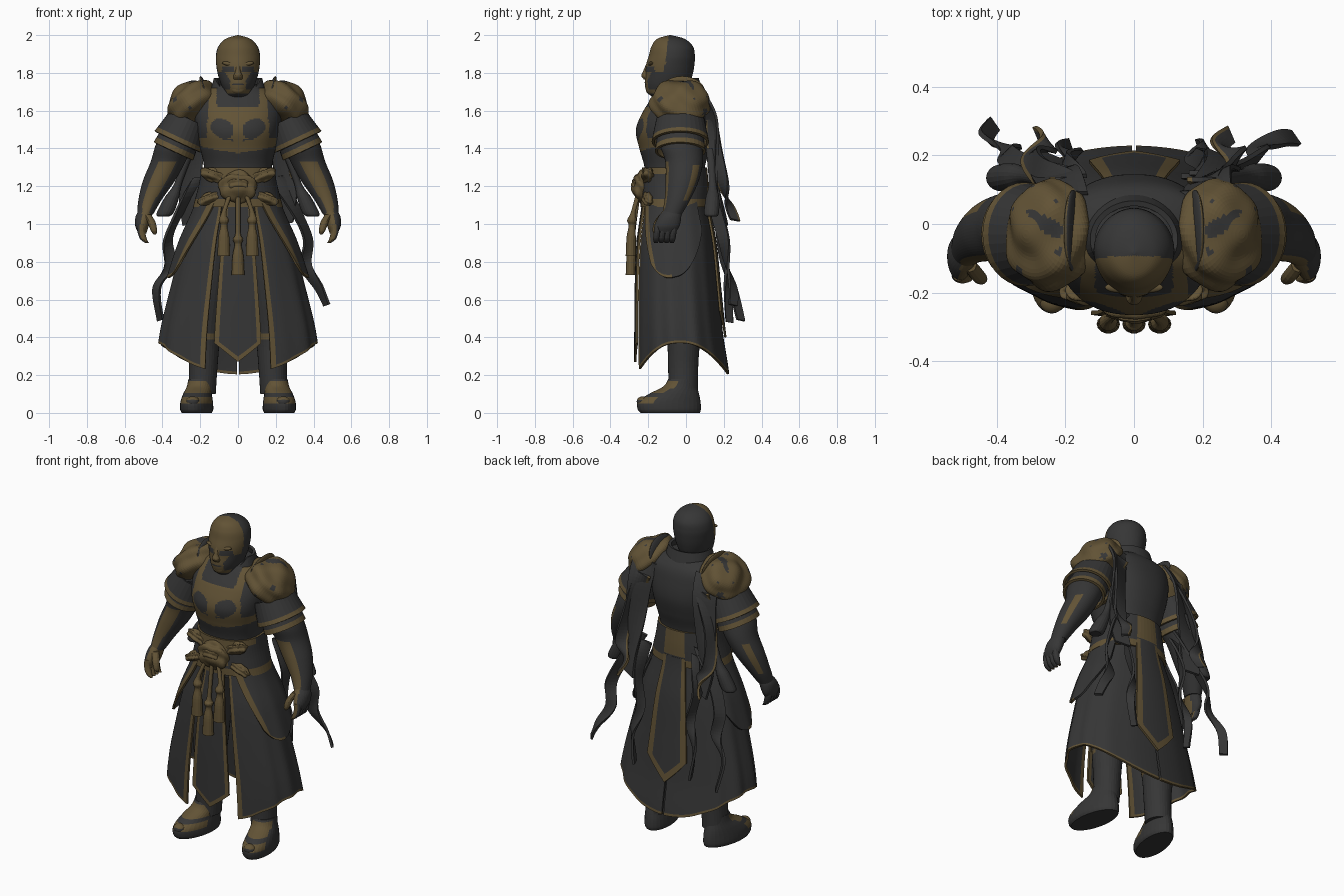
import bpy, bmesh
from math import sin, cos, pi, radians, copysign
from mathutils import Vector, Matrix, noise

cube = bpy.data.objects.get("Cube")
if cube:
    bpy.data.objects.remove(cube)


def material(name, colour):
    m = bpy.data.materials.new(name)
    m.use_nodes = True
    m.diffuse_color = colour
    m.node_tree.nodes["Principled BSDF"].inputs["Base Color"].default_value = colour
    return m


MATS = [material("charcoal_cloth", (.037, .037, .037, 1)), material("aged_bronze", (.122, .086, .036, 1))]
DARK, BRONZE = 0, 1
PARTS = []


def sample(keys, t):
    """Smooth interpolation through a list of tuples, t from 0 to 1."""
    n = len(keys) - 1
    i = min(int(t * n), n - 1)
    f = t * n - i
    a, b, c, d = (Vector(keys[max(0, min(n, j))]) for j in (i - 1, i, i + 1, i + 2))
    return b + (c - a) * f / 2 + (a - b * 2.5 + c * 2 - d / 2) * f * f + (b * 1.5 - a / 2 - c * 1.5 + d / 2) * f ** 3


def finish(name, bm, rule, mirror=False, thick=0):
    """Store the mesh; rule is a material index or a function of face centre and normal."""
    bmesh.ops.remove_doubles(bm, verts=bm.verts, dist=.0003)
    bmesh.ops.recalc_face_normals(bm, faces=bm.faces)
    for f in bm.faces:
        if callable(rule):
            f.material_index = BRONZE if rule(f.calc_center_median(), f.normal) else DARK
        elif rule is not None:
            f.material_index = rule
    mesh = bpy.data.meshes.new(name)
    bm.to_mesh(mesh)
    bm.free()
    for m in MATS:
        mesh.materials.append(m)
    ob = bpy.data.objects.new(name, mesh)
    bpy.context.collection.objects.link(ob)
    if thick:
        s = ob.modifiers.new("thickness", "SOLIDIFY")
        s.thickness, s.offset = thick, 0
    if mirror:
        ob.modifiers.new("mirror", "MIRROR")
    PARTS.append(ob)


def loft(name, keys, rule=DARK, seg=32, rows=24, power=2, matrix=None, mirror=False, cap=True, thick=0):
    """Stack of rings, each key being z, centre x, centre y, radius x, radius y."""
    bm = bmesh.new()
    rings = []
    for r in range(rows + 1):
        z, cx, cy, rx, ry = sample(keys, r / rows)
        ring = []
        for s in range(seg):
            c, d = cos(2 * pi * s / seg), sin(2 * pi * s / seg)
            c, d = (copysign(abs(v) ** (2 / power), v) for v in (c, d))
            ring.append(bm.verts.new((cx + max(rx, 0) * c, cy + max(ry, 0) * d, z)))
        rings.append(ring)
    for lo, hi in zip(rings, rings[1:]):
        for s in range(seg):
            e = (s + 1) % seg
            bm.faces.new((lo[s], lo[e], hi[e], hi[s]))
    if cap:
        bm.faces.new(rings[0])
        bm.faces.new(rings[-1])
    if matrix:
        bm.transform(matrix)
    finish(name, bm, rule, mirror, thick)


def ball(name, centre, radii, rule=BRONZE, lump=0, turn=0, mirror=False):
    """Ellipsoid with soft embossed lumps."""
    bm = bmesh.new()
    bmesh.ops.create_uvsphere(bm, u_segments=56, v_segments=40, radius=1)
    for v in bm.verts:
        n = v.co.copy()
        swell = sin(n.x * 5 + 1) * cos(n.y * 6) + sin(n.z * 7 + n.y * 4)
        v.co = Vector(a * b for a, b in zip(n, radii)) + n * lump * swell / 2
    bm.transform(Matrix.Translation(centre) @ Matrix.Rotation(turn, 4, 'Y'))
    finish(name, bm, rule, mirror)


def grid(name, point, nu, nv, trim, mirror=False, thick=.012):
    """Cloth sheet from point(u, v), with trim(u, v) choosing the bronze faces."""
    bm = bmesh.new()
    vs = [[bm.verts.new(point(i / nu, j / nv)) for j in range(nv + 1)] for i in range(nu + 1)]
    for i in range(nu):
        for j in range(nv):
            f = bm.faces.new((vs[i][j], vs[i + 1][j], vs[i + 1][j + 1], vs[i][j + 1]))
            f.material_index = BRONZE if trim((i + .5) / nu, (j + .5) / nv) else DARK
    finish(name, bm, None, mirror, thick)


# Skirt shape: z, half width, front y, back y
SKIRT = [(1.14, .2, -.22, .10), (.9, .285, -.25, .14), (.66, .35, -.26, .165), (.42, .405, -.262, .19), (.18, .43, -.262, .225)]


def skirt_point(a, z, off=0):
    _, w, front, back = sample(SKIRT, min(1, max(0, (1.14 - z) / .96)))
    mid, depth = (front + back) / 2, (back - front) / 2
    w += .008 * sin(a * 14) * (1.14 - z)
    c = copysign(abs(cos(a)) ** .85, cos(a))
    return Vector(((w + off) * sin(a), mid - (depth + off) * c, z))


def panel(name, start, end, top, hem, off, trim, mirror=False, slant=0, flare=0, nu=40):
    def point(u, v):
        first = start + slant * v
        a = first + (end - first) * u
        return skirt_point(a, top + (hem(u, a) - top) * v, off + flare * v)
    return grid(name, point, nu, 60, trim, mirror)


panel("front_panel", -.3, .3, 1.12, lambda u, a: .27 + .2 * abs(u - .5), .006,
      lambda u, v: abs(u - .5) > .4 or v > .965)
panel("skirt_side", .42, pi - .015, 1.12, lambda u, a: .37 - .165 * abs(cos(a)) ** 2, 0,
      lambda u, v: u < .025 or v > .984, True, nu=80)
panel("hip_panel", .55, 2.2, 1.14, lambda u, a: .715 + .6 * (u - .35) ** 2, .014,
      lambda u, v: u < .12 or (v > .97 and u < .4), True, slant=.5, flare=.02)
panel("back_panel", pi - .34, pi + .34, 1.14, lambda u, a: .4 + .28 * abs(u - .5), .016,
      lambda u, v: abs(u - .5) > .36 or v > .93)

# Legs and boots
loft("leg", [(.1, .19, -.015, .072, .078), (.25, .184, -.015, .076, .08), (.42, .18, -.015, .088, .09),
             (.7, .15, -.04, .1, .12), (1.08, .1, -.06, .09, .13)],
     lambda c, n: n.y < 0 and .385 < c.z < .42, rows=56, mirror=True)
boot_turn = Matrix.Translation((.203, 0, 0)) @ Matrix.Rotation(radians(10), 4, 'Z')
loft("boot", [(0, 0, -.085, .076, .16), (.02, 0, -.09, .084, .17), (.06, 0, -.09, .082, .168),
              (.1, 0, -.065, .074, .135), (.14, -.006, -.03, .068, .09), (.18, -.012, -.018, .068, .074)],
     lambda c, n: n.y < -.15 and .05 < c.z < .17 and abs(c.z - .095) > .01, rows=40, matrix=boot_turn, mirror=True)
ball("toe_tip", (.24, -.228, .06), (.035, .033, .028), lambda c, n: n.z > .4, mirror=True)


# Torso with painted breastplate
def breastplate(c, n):
    x, z = abs(c.x), c.z
    if c.y > -.06:
        return False
    plate = x < .165 - .3 * max(0, z - 1.54) and 1.45 < z < 1.62
    hollow = ((x - .083) / .062) ** 2 + ((z - 1.505 - .2 * (x - .08)) / .052) ** 2 < 1
    rib = abs(z - 1.405 - x * .15) < .03 - .06 * max(0, x - .1)
    spine = x < .02 and 1.4 < z < 1.6
    strap = abs(x - .135) < .022 and z > 1.58
    return (plate and not hollow) or rib or strap or spine


loft("torso", [(1.06, 0, -.06, .19, .15), (1.18, 0, -.06, .185, .155), (1.3, 0, -.06, .18, .16), (1.4, 0, -.06, .2, .187),
               (1.5, 0, -.06, .222, .205), (1.6, 0, -.045, .232, .18), (1.68, 0, -.03, .21, .14), (1.74, 0, -.04, .1, .09)],
     breastplate, seg=144, rows=110, power=2.3)


def collar_point(u, v):
    a = .12 + (pi - .12) * u
    z = 1.59 + v * (.05 + .13 * min(1, u * 2.6))
    w = .17 - .05 * v
    return Vector((w * sin(a), -.045 - (w - .015) * cos(a), z))


grid("collar", collar_point, 32, 10, lambda u, v: False, True, .016)


# Belt and buckle
def belt_trim(c, n):
    middle = abs(c.x) < (.09 if c.y < 0 else .065) and c.z > 1.15
    return c.z < 1.135 or middle or (c.y < -.1 and c.z > 1.265)


loft("belt", [(1.09, 0, -.06, .238, .18), (1.14, 0, -.06, .225, .18), (1.22, 0, -.06, .205, .178), (1.3, 0, -.06, .193, .172)],
     belt_trim, seg=64, rows=24, power=2.2)
ball("buckle", (0, -.24, 1.195), (.1, .042, .085), lump=.01)
ball("buckle_crest", (0, -.265, 1.21), (.055, .022, .035), lump=.006)
ball("buckle_wing", (.13, -.2, 1.255), (.075, .032, .035), lump=.008, turn=radians(-22), mirror=True)
ball("lower_wing", (.15, -.2, 1.135), (.07, .03, .03), lump=.006, turn=radians(20), mirror=True)

# Tassels on cords
for side, x, drop in (("right", -.075, .83), ("middle", 0, .73), ("left", .075, .83)):
    loft("tassel_" + side, [(drop, x, -.292, .034, .028), (drop + .1, x, -.29, .029, .025), (drop + .16, x, -.286, .018, .018),
                            (drop + .19, x, -.286, .027, .026), (drop + .23, x, -.28, .013, .013), (1.15, x * .6, -.255, .013, .013)],
         BRONZE, seg=14)

# Shoulder pads with two flared plates under each
ball("shoulder_pad", (.246, -.03, 1.645), (.14, .158, .104), lambda c, n: noise.noise(c * 18) < .45,
     .012, radians(38), True)
ball("pad_flange", (.178, -.02, 1.7), (.018, .12, .085), lambda c, n: n.x > 0, turn=radians(14), mirror=True)
arm_axis = Matrix.Translation((.3, -.03, 1.475)) @ Matrix.Rotation(radians(-25), 4, 'Y')
loft("upper_plate", [(-.045, 0, 0, .13, .145), (-.015, 0, 0, .122, .14), (.09, 0, 0, .1, .12)],
     lambda c, n: (arm_axis.inverted() @ c).z < -.022, matrix=arm_axis, mirror=True, cap=False, thick=.014)
loft("lower_plate", [(-.1, 0, 0, .108, .128), (-.06, 0, 0, .104, .122), (.04, 0, 0, .09, .11)],
     lambda c, n: (arm_axis.inverted() @ c).z < -.07, matrix=arm_axis, mirror=True, cap=False, thick=.014)


# Arms and hands
def forearm_trim(c, n):
    front = n.y < -.2 and -.45 < n.x < .55 and c.z < 1.33
    back = .45 < n.y < .8 and n.x > .2 and 1.12 < c.z < 1.31
    return front or back


loft("arm", [(1.54, .29, -.03, .09, .1), (1.42, .335, -.025, .1, .11), (1.33, .37, -.01, .092, .1), (1.23, .418, -.02, .085, .088),
             (1.13, .465, -.045, .062, .068), (1.05, .492, -.075, .042, .052)], forearm_trim, seg=64, rows=48, mirror=True)


def bronze_glove(c, n):
    return n.x < .3 and n.y < .3


loft("palm", [(1.08, .485, -.07, .035, .045), (1.04, .5, -.085, .042, .06), (.99, .508, -.1, .036, .066), (.95, .506, -.11, .02, .05)],
     bronze_glove, mirror=True)
for i, finger in enumerate(("little", "ring", "middle", "index")):
    y = -.065 - i * .028
    loft(finger + "_finger", [(1.0, .51, y, .02, .018), (.96, .512, y - .003, .02, .018), (.92, .5, y - .008, .018, .017),
                              (.9, .482, y - .01, .01, .01)], bronze_glove, seg=12, rows=10, mirror=True)
loft("thumb", [(1.05, .48, -.12, .02, .02), (1.01, .458, -.148, .021, .021), (.965, .445, -.16, .017, .017),
               (.945, .44, -.16, .006, .006)], BRONZE, seg=12, rows=10, mirror=True)


# Head with painted face mask
def mask(c, n):
    x, z = abs(c.x), c.z
    if c.y > -.108 - .33 * max(0, 1.85 - z) + .1 * max(0, z - 1.85) or z < 1.69:
        return False
    eyes = .022 < x < .085 and 1.806 < z < 1.835
    cheek = x > .042 + .6 * max(0, z - 1.76) and 1.71 < z < 1.806
    mouth = x < .03 and abs(z - 1.738) < .005
    return not (eyes or cheek or mouth)


loft("head", [(1.6, 0, -.06, .08, .08), (1.66, 0, -.08, .075, .085), (1.695, 0, -.11, .07, .095), (1.74, 0, -.1, .09, .118),
              (1.79, 0, -.09, .106, .125), (1.84, 0, -.084, .115, .128), (1.89, 0, -.075, .117, .122), (1.94, 0, -.073, .104, .11),
              (1.98, 0, -.08, .066, .073), (2.0, 0, -.084, .004, .004)], mask, seg=96, rows=90, power=1.9)
loft("nose", [(1.765, 0, -.205, .024, .018), (1.785, 0, -.213, .024, .024), (1.81, 0, -.209, .014, .018), (1.85, 0, -.2, .012, .01)],
     BRONZE, seg=14, rows=12)
ball("brow", (.04, -.185, 1.846), (.045, .016, .012), turn=radians(-10), mirror=True)
ball("chin", (0, -.192, 1.712), (.036, .02, .024))


# Back drapes, ribbons and hanging pouches
def ribbon(name, path, width, twist=0, gold=False):
    def point(u, v):
        a = twist * sin(v * 5)
        return sample(path, v) + Vector((cos(a), sin(a), .2)) * width * (u - .5) * (1 - .4 * v)
    return grid(name, point, 6, 40, lambda u, v: gold and u < .2, thick=.014)


for side, s in (("left", 1), ("right", -1)):
    ribbon("drape_" + side, [(s * .21, .09, 1.68), (s * .22, .135, 1.55), (s * .24, .15, 1.35), (s * .26, .17, 1.15), (s * .25, .2, 1.0)],
           .15, .4)
    ribbon("short_ribbon_" + side, [(s * .2, .13, 1.6), (s * .27, .15, 1.4), (s * .3, .2, 1.2), (s * .25, .23, 1.1), (s * .28, .26, 1.02)],
           .09, 1.2, True)
    ribbon("trailing_ribbon_" + side, [(s * .2, .15, 1.25), (s * .3, .16, 1.08), (s * .37, .2, .92), (s * .36, .22, .78),
                                       (s * .43, .25, .66), (s * (.44 + s * .03), .27 - s * .02, .53 + s * .04)], .08, 1.0)
    ribbon("inner_ribbon_" + side, [(s * .17, .14, 1.2), (s * .2, .18, 1.0), (s * .17, .2, .82), (s * .21, .22, .66), (s * .19, .23, .48)],
           .065, 1.3)
loft("hanging_pouch", [(1.04, .395, .135, .03, .03), (1.06, .385, .135, .045, .04), (1.14, .35, .14, .038, .036),
                       (1.22, .315, .14, .02, .02), (1.4, .25, .13, .025, .025)], seg=18, mirror=True)

# Smooth shading with kept edges
for ob in bpy.context.view_layer.objects:
    ob.select_set(ob in PARTS)
bpy.context.view_layer.objects.active = PARTS[0]
bpy.ops.object.shade_smooth_by_angle(angle=radians(40))
